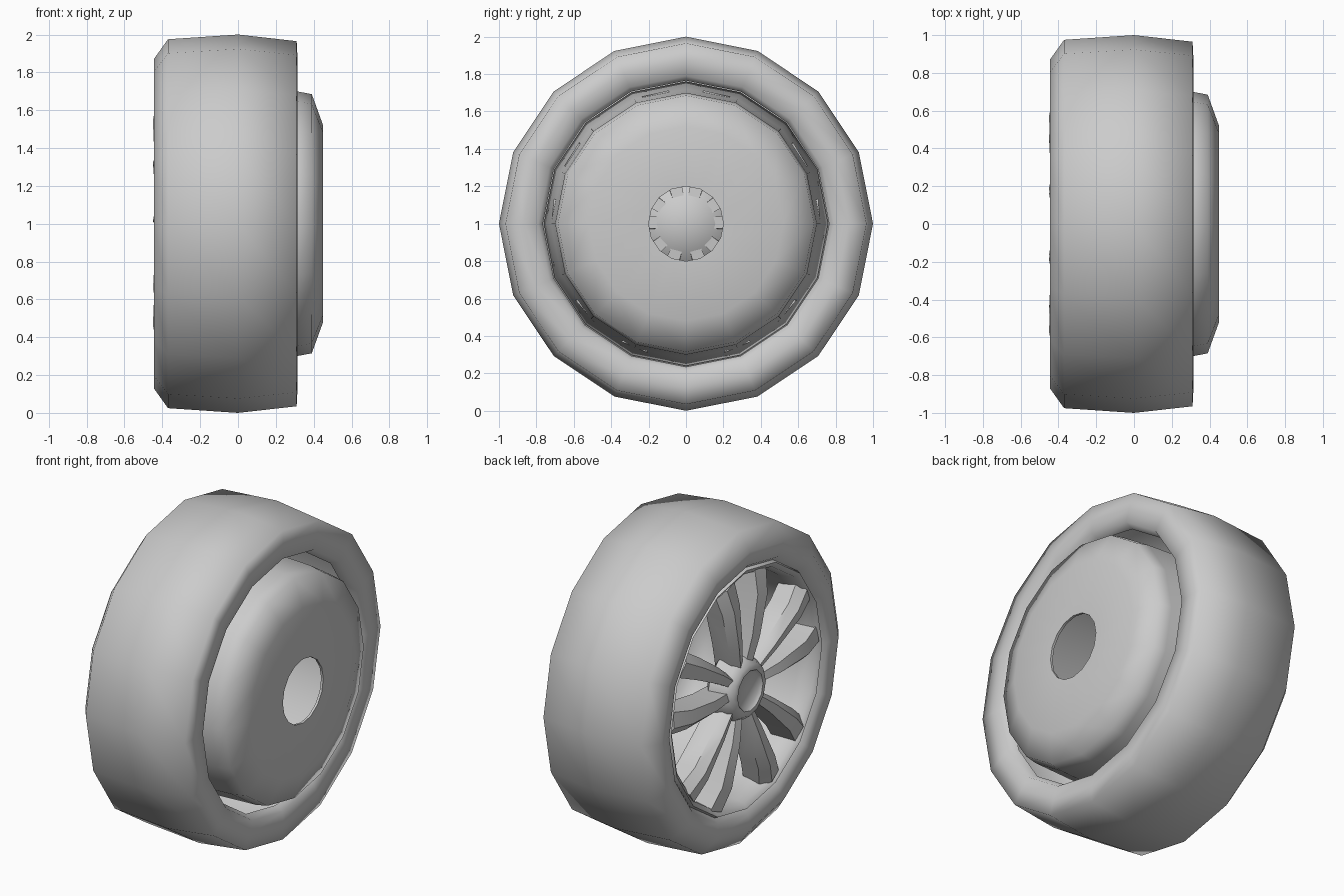
import bpy, bmesh
from math import sin, cos, radians, tau
from mathutils import Vector

if "Cube" in bpy.data.objects:
    bpy.data.objects.remove(bpy.data.objects["Cube"])

CENTRE_Z = 1.0


def finish(name, bm, angle=40):
    bmesh.ops.recalc_face_normals(bm, faces=bm.faces)
    mesh = bpy.data.meshes.new(name)
    bm.to_mesh(mesh)
    bm.free()
    ob = bpy.data.objects.new(name, mesh)
    bpy.context.collection.objects.link(ob)
    bpy.ops.object.select_all(action='DESELECT')
    ob.select_set(True)
    bpy.context.view_layer.objects.active = ob
    bpy.ops.object.shade_smooth_by_angle(angle=radians(angle))
    return ob


def lathe(name, profile, sides, closed=False, angle=40):
    """Revolve (x, radius) points about the wheel axle."""
    bm = bmesh.new()
    rings = []
    for x, r in profile:
        rings.append([bm.verts.new((x, r * cos(tau * i / sides),
                                    CENTRE_Z + r * sin(tau * i / sides)))
                      for i in range(sides)])
    pairs = list(zip(rings, rings[1:]))
    if closed:
        pairs.append((rings[-1], rings[0]))
    for a, b in pairs:
        for i in range(sides):
            j = (i + 1) % sides
            bm.faces.new((a[i], a[j], b[j], b[i]))
    bmesh.ops.remove_doubles(bm, verts=bm.verts, dist=1e-5)
    return finish(name, bm, angle)


# Tyre: rounded tread, front lip and softly shaded rear sidewall
lathe("tyre", [(-0.38, 0.74), (-0.43, 0.78), (-0.445, 0.87), (-0.37, 0.975),
               (0.0, 1.0), (0.31, 0.965), (0.315, 0.87), (0.31, 0.79),
               (0.26, 0.765)], 16, angle=110)

# Rim barrel: front flange, hollow drum and rear wall with axle hole
lathe("rim_barrel", [(-0.385, 0.76), (-0.42, 0.745), (-0.40, 0.715),
                     (-0.30, 0.70), (0.30, 0.69), (0.38, 0.67),
                     (0.435, 0.51), (0.435, 0.20), (0.45, 0.20),
                     (0.45, 0.52), (0.39, 0.685), (0.31, 0.70),
                     (-0.25, 0.72)], 16, closed=True, angle=60)

# Hub with recessed centre cap and domed back
lathe("hub", [(-0.425, 0.0), (-0.425, 0.11), (-0.445, 0.125), (-0.44, 0.16),
              (-0.40, 0.19), (-0.30, 0.22), (-0.24, 0.14), (-0.22, 0.0)],
      12, angle=60)

# Spokes: five pairs lofted outward from the hub
# station: radius, angle offset, half width, front x, back x
STATIONS = [(0.13, 17, 0.035, -0.415, -0.25),
            (0.32, 16, 0.05, -0.44, -0.27),
            (0.57, 14.5, 0.07, -0.45, -0.27),
            (0.715, 13.5, 0.085, -0.42, -0.25)]


def spoke(bm, pair_angle, side):
    rings = []
    for r, off, w, front, back in STATIONS:
        a = radians(pair_angle + side * off)
        out = Vector((0, cos(a), sin(a)))
        across = Vector((0, -sin(a), cos(a))) * side
        # outer edge of each pair is bevelled deeper than the inner edge
        section = [(-0.8 * w, front + 0.015), (0.3 * w, front),
                   (w, front + 0.05), (0.8 * w, back), (-0.9 * w, back)]
        rings.append([bm.verts.new(Vector((x, 0, CENTRE_Z)) + out * r + across * s)
                      for s, x in section])
    for a, b in zip(rings, rings[1:]):
        for i in range(5):
            j = (i + 1) % 5
            bm.faces.new((a[i], a[j], b[j], b[i]))
    bm.faces.new(rings[0])
    bm.faces.new(rings[-1])


bm = bmesh.new()
for k in range(5):
    for side in (-1, 1):
        spoke(bm, 90 + 72 * k, side)
finish("spokes", bm, 35)
